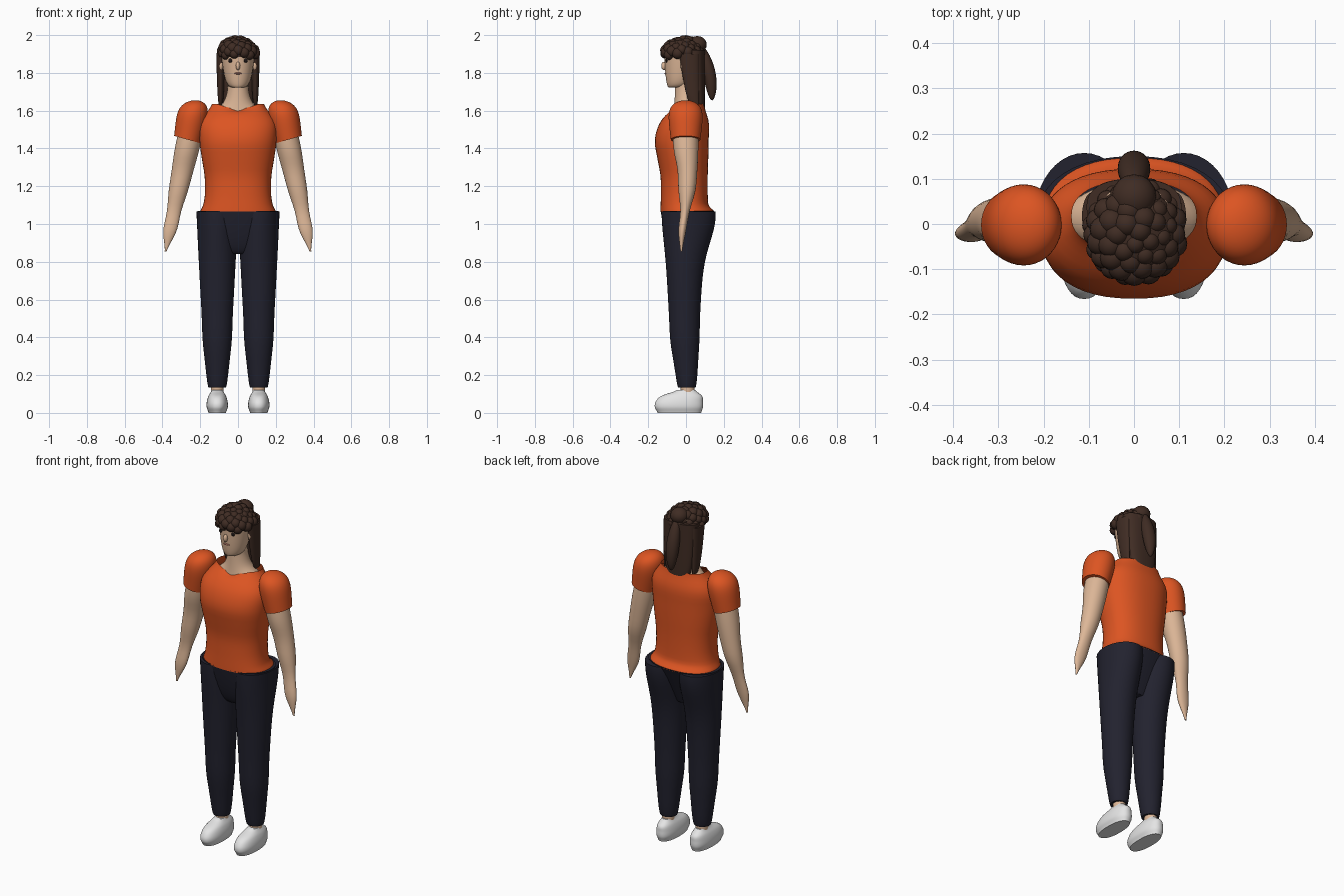
import bpy, bmesh, math

cube = bpy.data.objects.get("Cube")
if cube:
    bpy.data.objects.remove(cube, do_unlink=True)


def material(name, red, green, blue):
    mat = bpy.data.materials.new(name)
    mat.use_nodes = True
    colour = (red, green, blue, 1)
    mat.diffuse_color = colour
    mat.node_tree.nodes["Principled BSDF"].inputs["Base Color"].default_value = colour
    return mat


skin = material("warm skin", .72, .47, .31)
orange = material("orange cloth", .72, .09, .016)
navy = material("navy cloth", .016, .016, .028)
brown = material("dark brown hair", .05, .025, .017)
white = material("white shoe", .78, .78, .78)
black = material("eye black", .012, .008, .008)
pink = material("lip pink", .5, .2, .15)


def finish(name, bm, mat):
    bmesh.ops.recalc_face_normals(bm, faces=bm.faces)
    mesh = bpy.data.meshes.new(name)
    bm.to_mesh(mesh)
    bm.free()
    mesh.materials.append(mat)
    part = bpy.data.objects.new(name, mesh)
    bpy.context.collection.objects.link(part)
    bpy.ops.object.select_all(action='DESELECT')
    part.select_set(True)
    bpy.context.view_layer.objects.active = part
    bpy.ops.object.shade_smooth_by_angle(angle=math.radians(50))


def through(t, *values):
    """Smooth curve through evenly spaced values."""
    last = len(values) - 1
    i = min(int(t * last), last - 1)
    u = t * last - i
    before, start = values[max(i - 1, 0)], values[i]
    end, after = values[i + 1], values[min(i + 2, last)]
    slope_in, slope_out = (end - before) / 2, (after - start) / 2
    ease = u * u * (3 - 2 * u)
    return (start + (end - start) * ease
            + slope_in * u * (1 - u) ** 2 - slope_out * u * u * (1 - u))


def swell(t, centre, width):
    return math.exp(-((t - centre) / width) ** 2)


def signed_power(value, power):
    return math.copysign(abs(value) ** power, value)


def loft(name, mat, bottom, top, section, side=1, squareness=2, bend=None,
         open_top=False, rings=28, sides=40):
    """Stack ovals; section(t) gives centre x, half width, front y and back y."""
    bm = bmesh.new()
    rows = []
    for k in range(rings + 1):
        t = (1 - math.cos(math.pi * k / rings)) / 2
        centre, width, front, back = section(t)
        row = []
        for i in range(sides):
            angle = math.tau * i / sides
            x = max(width, .001) * signed_power(math.cos(angle), 2 / squareness)
            y = max((back - front) / 2, .001) * signed_power(math.sin(angle), 2 / squareness)
            lift = bend(x * side, y, t) if bend else 0
            row.append(bm.verts.new((centre * side + x, (front + back) / 2 + y,
                                     bottom + (top - bottom) * t + lift)))
        rows.append(row)
    for low, high in zip(rows, rows[1:]):
        for i in range(sides):
            j = (i + 1) % sides
            bm.faces.new((low[i], low[j], high[j], high[i]))
    bm.faces.new(rows[0])
    if not open_top:
        bm.faces.new(rows[-1])
    finish(name, bm, mat)


def ball(bm, at, size):
    made = bmesh.ops.create_uvsphere(bm, u_segments=16, v_segments=10, radius=1)["verts"]
    bmesh.ops.scale(bm, vec=size, verts=made)
    bmesh.ops.translate(bm, vec=at, verts=made)


def ellipsoid(name, mat, at, size):
    bm = bmesh.new()
    ball(bm, at, size)
    finish(name, bm, mat)


# Shirt with a flared hem and a scooped neckline
def shirt_section(t):
    hem = swell(t, 0, .04)
    return (0, through(t, .188, .175, .177, .192, .204, .2, .138) + .012 * hem,
            through(t, -.135, -.133, -.135, -.152, -.165, -.136, -.06),
            through(t, .118, .115, .115, .118, .12, .12, .095) + .03 * hem)


def neckline(x, y, t):
    return -.035 * max(0, t - .92) / .08 * max(0, 1 - abs(x) / .11) if y < 0 else 0


loft("shirt", orange, 1.065, 1.635, shirt_section, squareness=2.3,
     bend=neckline, open_top=True, sides=48)


# Neck and upper chest
def neck_section(t):
    return (0, through(t, .15, .148, .08, .056, .056), -.058 - .015 * swell(t, 0, .4),
            through(t, .09, .09, .06, .05))


loft("neck", skin, 1.5, 1.78, neck_section)


# Trousers
def hip_section(t):
    return 0, .215 * t ** .2, -.05 - .085 * math.sqrt(t), .05 + .1 * t


def leg_section(t):
    width = .046 + .064 * t ** .65 + .004 * swell(t, .27, .1)
    seat = swell(t, .97, .2)
    middle = .022 * seat - .008 + .012 * swell(t, 0, .2)
    depth = width + .034 * seat
    return .11, width, middle - depth, middle + depth


loft("trouser_hips", navy, .84, 1.07, hip_section, squareness=2.2)


def ankle_section(t):
    return .11, .034, -.028, .044


def shoe_section(t):
    return (.11, through(t, .046, .056, .055, .046, .03),
            through(t, -.15, -.165, -.16, -.13, -.05),
            through(t, .08, .09, .09, .085, .05))


# Arm ending in a simple tapered hand
def arm_section(t):
    return (.383 - .135 * t, through(t, .005, .035, .038, .051, .058, .065, .065),
            through(t, -.03, -.04, -.03, -.04, -.045, -.065, -.07),
            through(t, -.02, 0, .02, .05, .06, .065, .065))


# Puffed sleeve, its cuff square to the arm
def sleeve_section(t):
    radius = (.07 + .022 * t) * math.sqrt(max(0, 1 - t ** 5))
    return .268 - .043 * t, radius, -.002 - 1.12 * radius, 1.12 * radius - .002


def cuff_tilt(x, y, t):
    return .28 * x * (1 - t)


# Lock of hair hanging beside the face
def side_lock_section(t):
    return .092, .023 * t ** .25, .035 - .07 * math.sqrt(t), .07


for side, label in ((1, "left"), (-1, "right")):
    loft(label + "_trouser_leg", navy, .135, 1.066, leg_section, side)
    loft(label + "_ankle", skin, .08, .16, ankle_section, side)
    loft(label + "_shoe", white, 0, .12, shoe_section, side, squareness=2.3)
    loft(label + "_arm", skin, .855, 1.5, arm_section, side)
    loft(label + "_sleeve", orange, 1.447, 1.655, sleeve_section, side, bend=cuff_tilt)
    loft(label + "_side_lock", brown, 1.625, 1.9, side_lock_section, side)
    ellipsoid(label + "_eye", black, (side * .04, -.104, 1.865), (.011, .006, .011))
    ellipsoid(label + "_eyebrow", brown, (side * .042, -.103, 1.887), (.018, .006, .004))
    ellipsoid(label + "_ear", skin, (side * .09, -.01, 1.84), (.012, .02, .03))


# Head and face
def head_section(t):
    return 0, .092 * t ** .2, -.085 - .033 * t ** .3, .125 * t ** .3 - .035


loft("head", skin, 1.722, 1.94, head_section)
ellipsoid("nose", skin, (0, -.117, 1.837), (.012, .014, .022))
ellipsoid("mouth", pink, (0, -.108, 1.797), (.02, .006, .005))


# Scalp, back hair and ponytail
def scalp_section(t):
    dome = math.sqrt(max(0, 1 - t ** 3))
    return 0, .102 * dome, -.014 - .107 * dome, .107 * dome - .014


def back_hair_section(t):
    return 0, .05 + .055 * t ** .3, .045 - .07 * t, .1


def ponytail_section(t):
    radius = .036 * math.sqrt(max(0, math.sin(math.pi * t)))
    middle = .138 - .055 * t * t
    return 0, radius, middle - radius, middle + .9 * radius


loft("scalp", brown, 1.885, 1.985, scalp_section)
loft("back_hair", brown, 1.605, 1.92, back_hair_section, squareness=2.4)
loft("ponytail", brown, 1.655, 1.945, ponytail_section)
ellipsoid("hair_knot", brown, (0, .06, 1.95), (.05, .05, .045))

# Curls spread evenly over the crown
curls = bmesh.new()
count = 55
for i in range(count):
    height = 1 - (i + .5) / count
    angle = i * math.pi * (3 - math.sqrt(5))
    reach = math.sqrt(1 - height * height)
    size = .026 + .004 * math.sin(i * 2.3)
    ball(curls, (.093 * reach * math.cos(angle), .098 * reach * math.sin(angle) - .015,
                 1.892 + .081 * height), (size, size, size))
finish("hair_curls", curls, brown)
